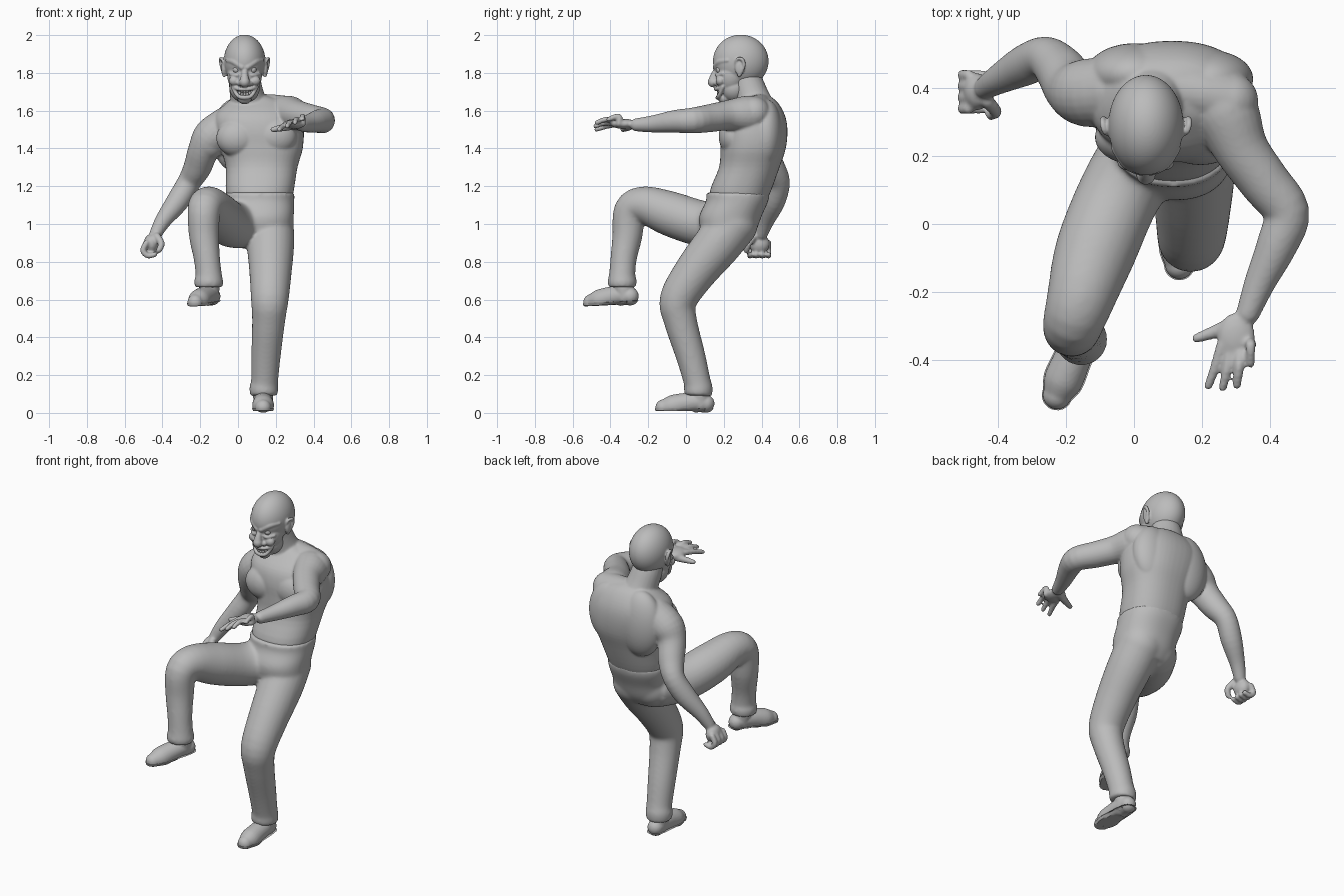
import bpy
import bmesh
from math import sin, cos, pi, copysign
from mathutils import Vector, Matrix, Quaternion

default_cube = bpy.data.objects.get("Cube")
if default_cube:
    bpy.data.objects.remove(default_cube, do_unlink=True)

grey = bpy.data.materials.new("plain grey")
grey.use_nodes = True
grey.diffuse_color = (.5, .5, .5, 1)
grey.node_tree.nodes["Principled BSDF"].inputs["Base Color"].default_value = grey.diffuse_color


def spline(rows, steps=4):
    """Catmull-Rom samples through rows of any width."""
    points = [Vector(row) for row in rows]
    last = len(points) - 1
    samples = []
    for i in range(last):
        a, b, c, d = points[max(i - 1, 0)], points[i], points[i + 1], points[min(i + 2, last)]
        for k in range(steps):
            t = k / steps
            samples.append(b + (c - a) * (t / 2) + (a * 2 - b * 5 + c * 4 - d) * (t * t / 2)
                           + (b * 3 - a - c * 3 + d) * (t ** 3 / 2))
    return samples + [points[last]]


def bridge(bm, rings):
    """Join rings of points into a closed tube."""
    loops = [[bm.verts.new(co) for co in ring] for ring in rings]
    count = len(loops[0])
    for lower, upper in zip(loops, loops[1:]):
        for i in range(count):
            j = (i + 1) % count
            bm.faces.new((lower[i], lower[j], upper[j], upper[i]))
    bm.faces.new(loops[0][::-1])
    bm.faces.new(loops[-1])


def ball(bm, center, size, segments=24):
    matrix = Matrix.Translation(center) @ Matrix.Diagonal((*size, 1))
    bmesh.ops.create_uvsphere(bm, u_segments=segments, v_segments=segments * 2 // 3, radius=1, matrix=matrix)


def limb(bm, rows, rounded=True, sides=24):
    """Round tube along a path of (x, y, z, radius)."""
    path = spline(rows)
    centers = [p.to_3d() for p in path]
    old, turn, rings = Vector((0, 0, 1)), Quaternion(), []
    for i, point in enumerate(path):
        tangent = (centers[min(i + 1, len(path) - 1)] - centers[max(i - 1, 0)]).normalized()
        turn = old.rotation_difference(tangent) @ turn
        old = tangent
        rings.append([centers[i] + turn @ Vector((cos(a), sin(a), 0)) * point[3]
                      for a in (2 * pi * k / sides for k in range(sides))])
    bridge(bm, rings)
    if rounded:
        for end in (path[0], path[-1]):
            ball(bm, end.to_3d(), [end[3]] * 3)


def trunk(bm, rows, sides=48):
    """Level, slightly boxy oval rings of (x, y, z, half width, half depth)."""
    def boxy(v):
        return copysign(abs(v) ** .88, v)
    bridge(bm, [[Vector((x + w * boxy(cos(a)), y + d * boxy(sin(a)), z))
                 for a in (2 * pi * k / sides for k in range(sides))]
                for x, y, z, w, d in spline(rows)])


def finish(bm, name, voxel=0, smoothing=0):
    mesh = bpy.data.meshes.new(name)
    bm.to_mesh(mesh)
    bm.free()
    mesh.materials.append(grey)
    mesh.polygons.foreach_set("use_smooth", [True] * len(mesh.polygons))
    obj = bpy.data.objects.new(name, mesh)
    bpy.context.collection.objects.link(obj)
    if voxel:
        fuse = obj.modifiers.new("fuse", "REMESH")
        fuse.mode = "VOXEL"
        fuse.voxel_size = voxel
        fuse.use_smooth_shade = True
        soften = obj.modifiers.new("soften", "SMOOTH")
        soften.factor = .5
        soften.iterations = smoothing
    return obj


# Bare upper body: trunk, neck, chest and shoulder blades
bm = bmesh.new()
trunk(bm, [(.115, .275, 1.08, .155, .13), (.115, .287, 1.17, .179, .161), (.125, .335, 1.3, .19, .16),
           (.125, .355, 1.4, .218, .173), (.11, .36, 1.5, .235, .177), (.1, .365, 1.58, .22, .157),
           (.1, .38, 1.65, .15, .1), (.06, .37, 1.69, .05, .05)])
limb(bm, [(.07, .38, 1.58, .11), (.05, .35, 1.67, .092), (.038, .325, 1.74, .086), (.035, .3, 1.8, .08)])
ball(bm, (0, .255, 1.455), (.115, .08, .1), 48)
ball(bm, (.195, .248, 1.465), (.115, .075, .1), 48)
ball(bm, (0, .44, 1.47), (.14, .09, .2), 48)
ball(bm, (.22, .425, 1.48), (.13, .085, .18), 48)
limb(bm, [(.08, .4, 1.62, .07), (.2, .38, 1.61, .075), (.28, .36, 1.59, .085)])

# Right arm swung back
limb(bm, [(-.06, .39, 1.52, .1), (-.14, .385, 1.46, .1), (-.183, .4, 1.39, .082), (-.215, .45, 1.3, .074),
          (-.26, .488, 1.22, .062), (-.32, .465, 1.12, .06), (-.395, .425, 1.02, .044),
          (-.435, .4, .95, .034)])
ball(bm, (-.155, .375, 1.44), (.09, .08, .1), 48)
# Right hand half closed
ball(bm, (-.46, .388, .895), (.04, .055, .052))
for i in range(4):
    y = .338 + .033 * i
    limb(bm, [(-.485, y, .9, .016), (-.503, y, .86, .016), (-.478, y, .832, .015), (-.44, y, .838, .014)])
limb(bm, [(-.43, .36, .935, .02), (-.405, .33, .895, .018), (-.42, .32, .86, .016)])

# Left arm reaching forward
limb(bm, [(.22, .385, 1.57, .1), (.268, .325, 1.58, .1), (.315, .22, 1.575, .08), (.382, .125, 1.56, .074),
          (.447, .035, 1.548, .068), (.42, -.06, 1.543, .06), (.37, -.17, 1.53, .046),
          (.335, -.26, 1.525, .035)])
# Left hand spread open
ball(bm, (.3, -.33, 1.53), (.055, .07, .027))
for i, (x, y) in enumerate([(.218, -.475), (.26, -.48), (.302, -.473), (.342, -.41)]):
    z = 1.5 + .018 * i
    knuckle = .258 + .028 * i
    limb(bm, [(knuckle, -.355, 1.53, .017), ((x + knuckle) / 2, y + .055, z + .018, .015), (x, y, z, .013)])
limb(bm, [(.3, -.29, 1.525, .025), (.24, -.315, 1.51, .02), (.183, -.335, 1.5, .014)])
finish(bm, "upper_body", .0065, 8)

# Head with a scowling, grinning face
bm = bmesh.new()
ball(bm, (0, .29, 1.862), (.11, .147, .14), 64)
ball(bm, (0, .24, 1.79), (.092, .085, .11), 48)
ball(bm, (0, .255, 1.72), (.08, .075, .078), 48)
ball(bm, (0, .205, 1.667), (.038, .035, .033))
limb(bm, [(0, .165, 1.82, .015), (0, .148, 1.785, .019), (0, .143, 1.752, .028)])
for side in (-1, 1):
    limb(bm, [(.09 * side, .22, 1.866, .012), (.055 * side, .177, 1.858, .017), (.014 * side, .157, 1.83, .016)])
    limb(bm, [(.075 * side, .195, 1.795, .01), (.045 * side, .167, 1.787, .01), (.02 * side, .165, 1.795, .008)])
    ball(bm, (.054 * side, .182, 1.758), (.03, .025, .026))
    ball(bm, (.025 * side, .163, 1.746), (.018, .018, .015))
    # Lips, drawn back to the raised mouth corners
    limb(bm, [(0, .158, 1.712, .01), (.035 * side, .167, 1.716, .01), (.064 * side, .195, 1.728, .01)])
    limb(bm, [(0, .168, 1.669, .012), (.035 * side, .174, 1.678, .011), (.064 * side, .195, 1.724, .01)])
    # Ears
    ball(bm, (.11 * side, .284, 1.828), (.014, .025, .044))
    limb(bm, [(.104 * side, .264, 1.838, .007), (.12 * side, .27, 1.872, .008), (.127 * side, .297, 1.872, .009),
              (.123 * side, .307, 1.838, .009), (.108 * side, .282, 1.787, .01)])
bmesh.ops.translate(bm, verts=bm.verts, vec=(.035, 0, 0))
finish(bm, "head", .0045, 4)

# Eyeballs and two rows of teeth
bm = bmesh.new()
for side in (-1, 1):
    ball(bm, (.035 + .043 * side, .178, 1.817), [.019] * 3)
finish(bm, "eyes")
bm = bmesh.new()
for i in range(-3, 4):
    for z in (1.703, 1.686):
        ball(bm, (.035 + .014 * i, .172 + .0025 * i * i, z + .0016 * i * i), (.007, .008, .011))
finish(bm, "teeth")

# Trousers: seat, raised right leg and bent standing left leg
bm = bmesh.new()
trunk(bm, [(.12, .22, .9, .12, .11), (.12, .225, .96, .165, .145), (.12, .235, 1.04, .175, .165),
           (.115, .27, 1.12, .183, .165), (.115, .275, 1.168, .184, .168)])
ball(bm, (.06, .23, 1), (.13, .135, .13), 48)
ball(bm, (.165, .25, 1), (.13, .13, .13), 48)
limb(bm, [(.045, .23, 1, .13), (-.042, .09, 1, .122), (-.113, -.08, 1.053, .119), (-.157, -.22, 1.1, .1),
          (-.18, -.295, 1.07, .088), (-.18, -.31, .94, .08), (-.165, -.33, .82, .07),
          (-.155, -.338, .73, .07), (-.155, -.338, .7, .078), (-.155, -.338, .665, .074)], rounded=False)
limb(bm, [(.165, .25, 1, .13), (.172, .165, .89, .126), (.172, .045, .74, .112), (.168, -.04, .6, .1),
          (.162, -.03, .49, .088), (.148, .025, .3, .078), (.141, .058, .17, .072),
          (.137, .065, .13, .077), (.137, .065, .09, .073)], rounded=False)
finish(bm, "trousers", .009, 14)


def shoe(name, ankle, yaw, pitch):
    place = Matrix.Translation(ankle) @ Matrix.Rotation(yaw, 4, "Z") @ Matrix.Rotation(pitch, 4, "X")
    path = [(0, .045, .05, .046), (0, 0, .058, .052), (0, -.07, .05, .055), (0, -.135, .036, .057),
            (0, -.18, .029, .042)]
    # Upper, flattened underneath
    bm = bmesh.new()
    limb(bm, path)
    limb(bm, [(0, .015, .05, .05), (0, .012, .09, .054), (0, .01, .125, .056)])
    for vert in bm.verts:
        vert.co.z = max(vert.co.z, .012)
    bm.transform(place)
    finish(bm, name + "_upper", .006, 3)
    # Sole following the same outline, with a raised heel
    bm = bmesh.new()
    limb(bm, [(x, y, z, r + .003) for x, y, z, r in path])
    for vert in bm.verts:
        lowest = 0 if vert.co.y > -.02 else .009
        vert.co.z = min(max(vert.co.z, lowest), .024)
    bm.transform(place)
    sole = finish(bm, name + "_sole")
    bpy.context.view_layer.objects.active = sole
    sole.select_set(True)
    bpy.ops.object.shade_smooth_by_angle()
    sole.select_set(False)


shoe("left_shoe", (.133, .06, 0), 0, 0)
shoe("right_shoe", (-.155, -.335, .566), -.4, .05)
